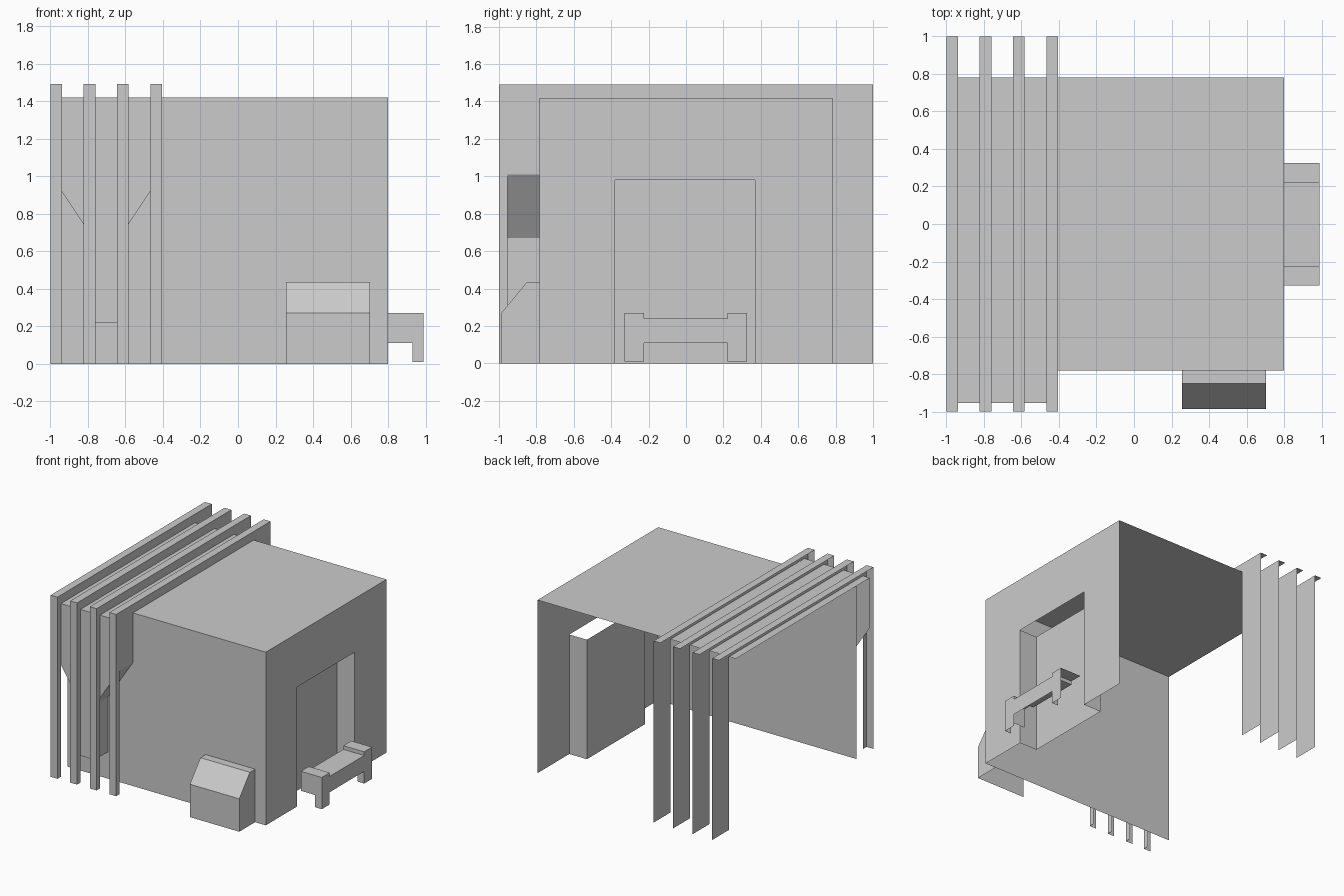
import bpy, bmesh

if "Cube" in bpy.data.objects:
    bpy.data.objects.remove(bpy.data.objects["Cube"])


def build(name, faces):
    """One object from a list of outlines, shared corners welded."""
    bm = bmesh.new()
    for f in faces:
        bm.faces.new([bm.verts.new(p) for p in f])
    bmesh.ops.remove_doubles(bm, verts=bm.verts, dist=0.0005)
    me = bpy.data.meshes.new(name)
    bm.to_mesh(me)
    bm.free()
    ob = bpy.data.objects.new(name, me)
    bpy.context.collection.objects.link(ob)
    return ob


# Flat outlines; counter-clockwise points face +x, -y and +z
def px(x, pts):
    return [(x, a, b) for a, b in pts]


def py(y, pts):
    return [(a, y, b) for a, b in pts]


def pz(z, pts):
    return [(a, b, z) for a, b in pts]


def rect(a0, a1, b0, b1):
    return [(a0, b0), (a1, b0), (a1, b1), (a0, b1)]


W, H = 0.782, 1.42          # half depth and height of the hall
D0, D1, DH, DX = -0.38, 0.37, 0.98, 0.64   # doorway

# Open-backed hall: roof, front wall, side wall with a doorway
build("hall_shell", [
    pz(H, rect(-1, 0.8, -W, W)),
    py(-W, rect(-1, 0.8, 0, H)),
    px(0.8, [(-W, 0), (D0, 0), (D0, DH), (D1, DH), (D1, 0), (W, 0), (W, H), (-W, H)]),
])

# Recessed door and its jambs
build("door_recess", [
    px(DX, rect(D0, D1, 0, DH)),
    py(D1, rect(DX, 0.8, 0, DH)),
    py(D0, rect(DX, 0.8, 0, DH))[::-1],
])

# Four ribs wrapping over the roof
rib = [(-1, 0), (-0.955, 0), (-0.955, H), (W, H), (W, 0), (1, 0), (1, 1.49), (-1, 1.49)]
for i in range(4):
    x0 = -1 + i * 0.1775
    x1 = x0 + 0.062
    build(f"rib_{i + 1}", [
        px(x1, rib),
        py(-1, rect(x0, x1, 0, 1.49)),
        pz(1.49, rect(x0, x1, -1, 1)),
    ])

# Hopper narrowing into a chute behind the ribs
L, R, CL, CR, F = -1, -0.407, -0.775, -0.632, -0.955
build("hopper_chute", [
    py(F, [(CL, 0.22), (CR, 0.22), (CR, 0.67), (R, 1.01), (R, H), (L, H), (L, 1.01), (CL, 0.67)]),
    px(R, rect(F, -W, 1.01, H)),
    [(CR, F, 0.67), (CR, -W, 0.67), (R, -W, 1.01), (R, F, 1.01)],
    px(CR, rect(F, -W, 0.22, 0.67)),
    pz(H, rect(L, R, F, -W)),
])

# Slant-topped cabinet on the front wall
prof = [(-0.987, 0), (-W, 0), (-W, 0.435), (-0.85, 0.435), (-0.987, 0.27)]
cabinet = [px(0.703, prof)]
for (ya, za), (yb, zb) in zip(prof[2:], prof[3:] + prof[:1]):
    cabinet.append([(0.703, ya, za), (0.255, ya, za), (0.255, yb, zb), (0.703, yb, zb)][::1])
build("cabinet", cabinet)

# Loading platform at the door: stepped deck, fascia with two legs
A, B, C, D = -0.328, -0.225, 0.222, 0.325
deck = [(D, 0.27), (C, 0.27), (C, 0.24), (B, 0.24), (B, 0.27), (A, 0.27)]
legs = [(A, 0.01), (B, 0.01), (B, 0.11), (C, 0.11), (C, 0.01), (D, 0.01)]
platform = [px(0.99, legs + deck)]
for (ya, za), (yb, zb) in zip(deck, deck[1:]):
    platform.append([(0.99, ya, za), (0.8, ya, za), (0.8, yb, zb), (0.99, yb, zb)])
platform.append(py(A, [(0.8, 0.11), (0.93, 0.11), (0.93, 0.01), (0.99, 0.01), (0.99, 0.27), (0.8, 0.27)]))
platform.append(py(C, rect(0.93, 0.99, 0.01, 0.11)))
build("loading_platform", platform)
